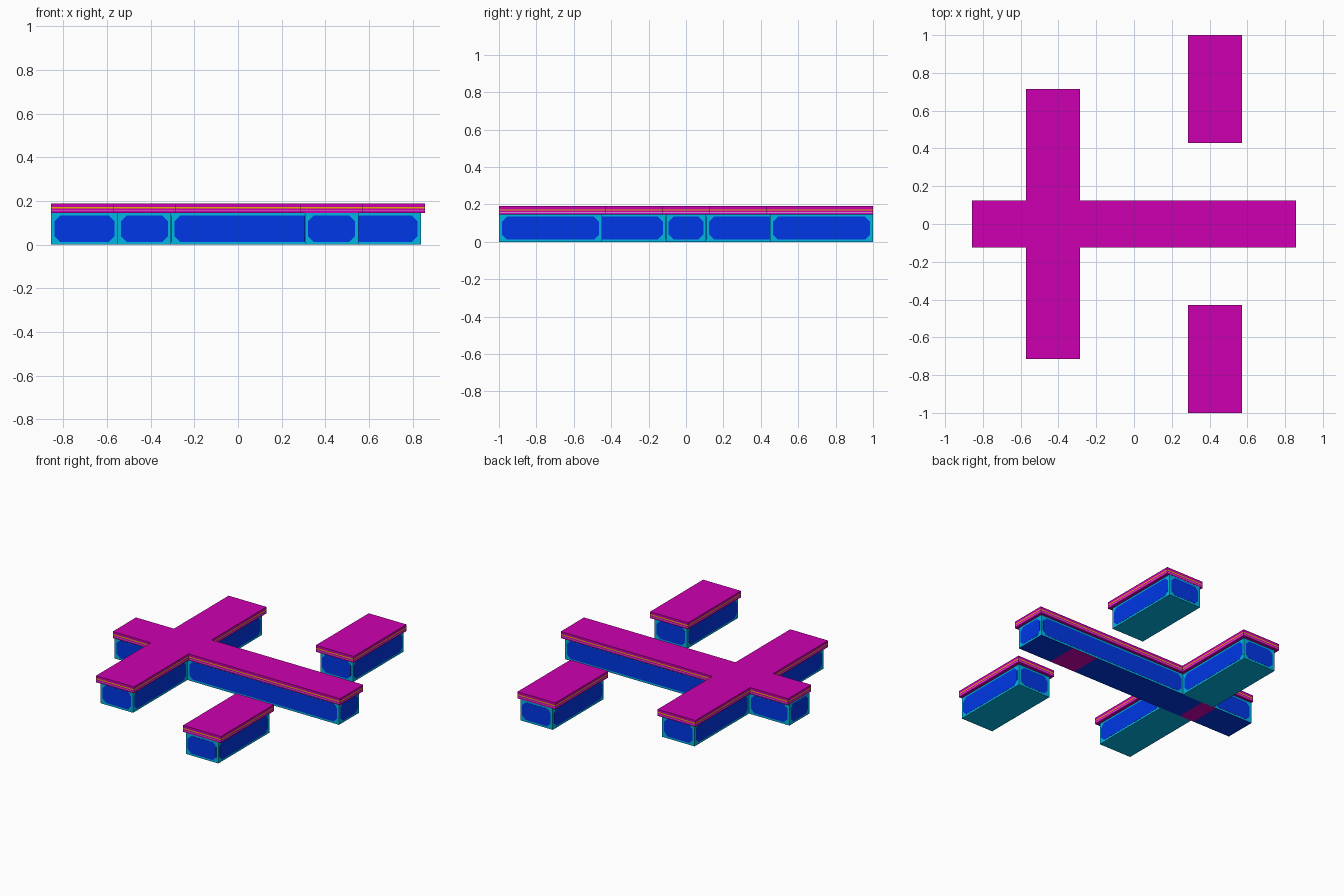
import bpy, bmesh
from mathutils import Vector

if "Cube" in bpy.data.objects:
    bpy.data.objects.remove(bpy.data.objects["Cube"])


def material(name, rgb):
    m = bpy.data.materials.new(name)
    m.diffuse_color = (*rgb, 1)
    m.use_nodes = True
    m.node_tree.nodes["Principled BSDF"].inputs["Base Color"].default_value = m.diffuse_color
    return m


MAGENTA = material("magenta", (0.61, 0.0, 0.44))
BLUE = material("blue", (0.0, 0.04, 0.84))
TEAL = material("teal", (0.0, 0.47, 0.76))
GOLD = material("gold", (0.80, 0.42, 0.0))
PINK = material("pale pink", (0.95, 0.30, 0.75))


def finish(name, bm, mats):
    bmesh.ops.recalc_face_normals(bm, faces=bm.faces)
    me = bpy.data.meshes.new(name)
    bm.to_mesh(me)
    bm.free()
    for m in mats:
        me.materials.append(m)
    ob = bpy.data.objects.new(name, me)
    bpy.context.collection.objects.link(ob)
    return ob


def stack(name, outline, levels, mats, bands):
    """Extrude an outline through z levels; bands gives each layer's material."""
    bm = bmesh.new()
    rings = [[bm.verts.new((x, y, z)) for x, y in outline] for z in levels]
    n = len(outline)
    for k in range(len(levels) - 1):
        for i in range(n):
            j = (i + 1) % n
            f = bm.faces.new((rings[k][i], rings[k][j], rings[k + 1][j], rings[k + 1][i]))
            f.material_index = bands[k]
    bm.faces.new(rings[0][::-1]).material_index = bands[0]
    bm.faces.new(rings[-1]).material_index = bands[-1]
    return finish(name, bm, mats)


def rect(x0, x1, y0, y1):
    return [(x0, y0), (x1, y0), (x1, y1), (x0, y1)]


def cross(x0, x1, w, cx0, cx1, l):
    """Counter-clockwise outline of a long bar crossed by a second bar."""
    return [(x0, -w), (cx0, -w), (cx0, -l), (cx1, -l), (cx1, -w), (x1, -w),
            (x1, w), (cx1, w), (cx1, l), (cx0, l), (cx0, w), (x0, w)]


def panels(name, outline, z0, z1):
    """Thin plates with clipped corners, one on each wall of the outline."""
    bm = bmesh.new()
    b, c, t = 0.015, 0.026, 0.001
    n = len(outline)
    for i in range(n):
        p = Vector((*outline[i], 0))
        q = Vector((*outline[(i + 1) % n], 0))
        length = (q - p).length
        d = (q - p) / length
        out = Vector((d.y, -d.x, 0))
        a0, a1, h0, h1 = b, length - b, z0 + 0.013, z1 - 0.011
        shape = [(a0 + c, h0), (a1 - c, h0), (a1, h0 + c), (a1, h1 - c),
                 (a1 - c, h1), (a0 + c, h1), (a0, h1 - c), (a0, h0 + c)]
        front = [bm.verts.new(p + d * s + out * t + Vector((0, 0, h))) for s, h in shape]
        back = [bm.verts.new(p + d * s + Vector((0, 0, h))) for s, h in shape]
        bm.faces.new(front)
        for k in range(8):
            m = (k + 1) % 8
            bm.faces.new((front[m], front[k], back[k], back[m]))
        bm.faces.new(back[::-1])
    finish(name, bm, [BLUE])


def block(name, top, base):
    # striped slab on a panelled base
    stack(name + "_slab", top, [0.145, 0.155, 0.158, 0.166, 0.173, 0.19],
          [MAGENTA, PINK, GOLD], [0, 1, 0, 2, 0])
    stack(name + "_base", base, [0.002, 0.145], [TEAL], [0])
    panels(name + "_panels", base, 0.0, 0.145)


# Crossed walkway
block("crossing",
      cross(-0.857, 0.857, 0.125, -0.571, -0.286, 0.714),
      cross(-0.856, 0.838, 0.108, -0.551, -0.306, 0.694))

# Two separate islands, outer ends flush
block("back_island", rect(0.286, 0.571, 0.43, 1.0), rect(0.306, 0.551, 0.45, 0.999))
block("front_island", rect(0.286, 0.571, -1.0, -0.43), rect(0.306, 0.551, -0.999, -0.45))

# Undersides
for name, s in (("back", 1), ("front", -1)):
    ys = sorted((s * 0.45, s * 0.999))
    stack(name + "_island_sole", rect(0.306, 0.551, *ys), [0, 0.002], [TEAL], [0])
    ys = sorted((s * 0.108, s * 0.694))
    stack(name + "_arm_sole", rect(-0.551, -0.306, *ys), [0, 0.002], [TEAL], [0])

# Blue underside of the long bar with two magenta patches
cuts = [-0.856, -0.57, -0.46, 0.39, 0.585, 0.838]
for i in range(5):
    stack(f"long_bar_sole_{i + 1}", rect(cuts[i], cuts[i + 1], -0.108, 0.108), [0, 0.002],
          [MAGENTA if i in (1, 3) else BLUE], [0])
